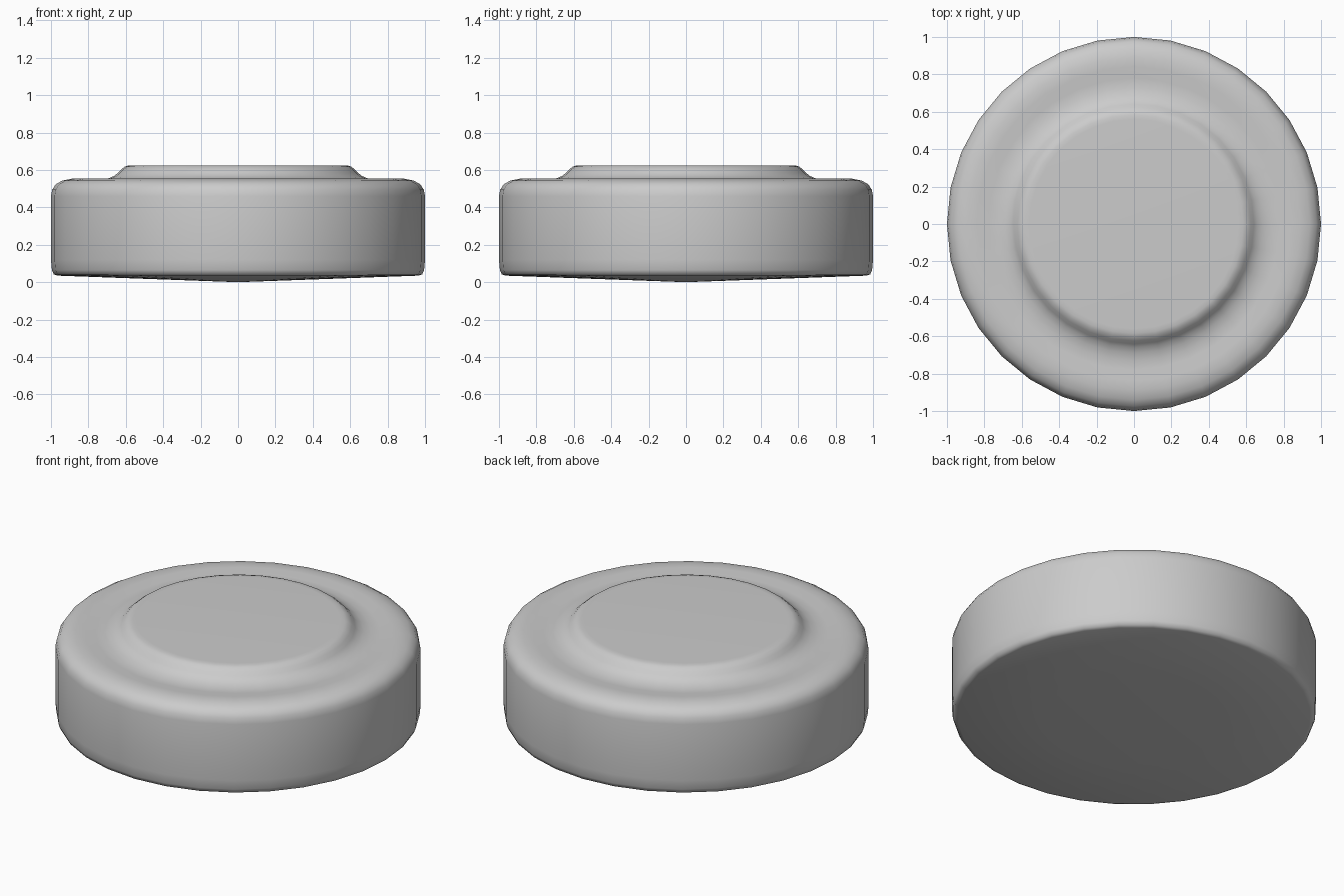
import bpy, bmesh, math

if "Cube" in bpy.data.objects:
    bpy.data.objects.remove(bpy.data.objects["Cube"])

SIDES = 32

# Lathe profile (radius, height), bottom centre to top centre
PROFILE = [
    (0.0, 0.0), (0.5, 0.018), (0.965, 0.035), (0.985, 0.042), (0.995, 0.065),   # shallow cone base
    (1.0, 0.12), (1.0, 0.46), (0.993, 0.495), (0.975, 0.523), (0.94, 0.543),    # wall and shoulder
    (0.89, 0.553), (0.84, 0.553), (0.78, 0.546), (0.73, 0.546),                 # rim and shallow groove
    (0.69, 0.556), (0.66, 0.569), (0.642, 0.585), (0.625, 0.603),               # rise to the cap
    (0.605, 0.618), (0.585, 0.624), (0.56, 0.625), (0.0, 0.625),                # flat cap
]


def lathe(name, profile, sides):
    bm = bmesh.new()
    rings = []
    for r, z in profile:
        n = sides if r > 0 else 1
        rings.append([bm.verts.new((r * math.cos(2 * math.pi * i / sides),
                                    r * math.sin(2 * math.pi * i / sides), z))
                      for i in range(n)])
    for a, b in zip(rings, rings[1:]):
        for i in range(sides):
            j = (i + 1) % sides
            if len(a) == 1:
                bm.faces.new((a[0], b[j], b[i]))
            elif len(b) == 1:
                bm.faces.new((a[i], a[j], b[0]))
            else:
                bm.faces.new((a[i], a[j], b[j], b[i]))
    bmesh.ops.recalc_face_normals(bm, faces=bm.faces)
    for f in bm.faces:
        f.smooth = True
    mesh = bpy.data.meshes.new(name)
    bm.to_mesh(mesh)
    bm.free()
    obj = bpy.data.objects.new(name, mesh)
    bpy.context.collection.objects.link(obj)
    return obj


# Round puck-shaped body with raised centre
lathe("round_body", PROFILE, SIDES)
